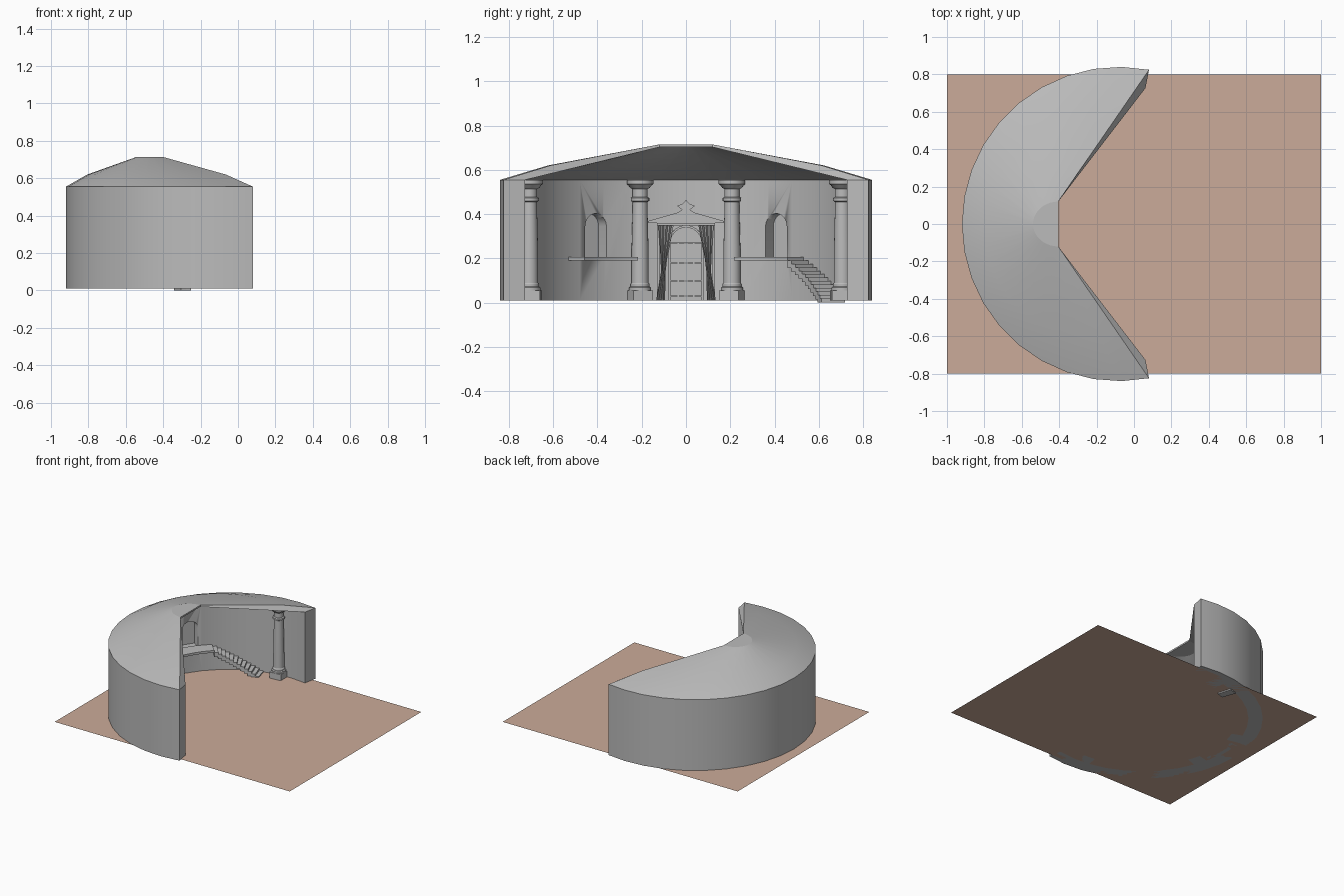
import bpy, bmesh, math
from mathutils import Vector, Matrix

if "Cube" in bpy.data.objects:
    bpy.data.objects.remove(bpy.data.objects["Cube"])

CX = -0.08               # centre of the curved wall
R_OUT, R_IN = 0.84, 0.74
A0, A1 = 79, 281         # wall sweep in degrees
Z0, ZT = 0.01, 0.555     # floor level, wall top


def material(name, rgb):
    m = bpy.data.materials.new(name)
    m.diffuse_color = (*rgb, 1)
    m.use_nodes = True
    m.node_tree.nodes["Principled BSDF"].inputs["Base Color"].default_value = m.diffuse_color
    return m


STONE = material("grey stone", (0.5, 0.5, 0.5))
CLAY = material("clay floor", (0.60, 0.41, 0.32))


def loft(name, sections, mat=STONE, smooth=30, turn=None):
    """Solid through a row of closed sections, capped at both ends."""
    bm = bmesh.new()
    rows = [[bm.verts.new(p) for p in s] for s in sections]
    n = len(rows[0])
    for a, b in zip(rows, rows[1:]):
        for i in range(n):
            j = (i + 1) % n
            bm.faces.new((a[i], a[j], b[j], b[i]))
    bm.faces.new(rows[0])
    bm.faces.new(rows[-1])
    bmesh.ops.recalc_face_normals(bm, faces=bm.faces)
    if turn is not None:    # swing round the wall centre, from the back to that angle
        c = Vector((CX, 0, 0))
        bmesh.ops.rotate(bm, cent=c, verts=bm.verts,
                         matrix=Matrix.Rotation(math.radians(turn - 180), 3, 'Z'))
    me = bpy.data.meshes.new(name)
    bm.to_mesh(me)
    bm.free()
    me.materials.append(mat)
    ob = bpy.data.objects.new(name, me)
    bpy.context.collection.objects.link(ob)
    bpy.ops.object.select_all(action='DESELECT')
    bpy.context.view_layer.objects.active = ob
    ob.select_set(True)
    if smooth:
        bpy.ops.object.shade_smooth_by_angle(angle=math.radians(smooth))
    return ob


def polar(a, r, z):
    a = math.radians(a)
    return (CX + r * math.cos(a), r * math.sin(a), z)


def sector(name, a0, a1, r0, r1, z0, z1, n):
    secs = []
    for i in range(n + 1):
        a = a0 + (a1 - a0) * i / n
        secs.append([polar(a, r0, z0), polar(a, r1, z0), polar(a, r1, z1), polar(a, r0, z1)])
    return loft(name, secs)


def plate(name, yz, x0, x1, turn=None):
    return loft(name, [[(x, y, z) for y, z in yz] for x in (x0, x1)], turn=turn)


def arch(w, z0, spring, n=12):
    return [(-w, z0), (w, z0)] + [(w * math.cos(math.pi * i / n),
                                   spring + w * math.sin(math.pi * i / n)) for i in range(n + 1)]


def bar(name, p, q, w, x0, x1):
    p, q = Vector(p), Vector(q)
    d = (q - p).normalized() * w / 2
    s = Vector((-d.y, d.x))
    return plate(name, [p + s, p - s, q - s, q + s], x0, x1)


# floor sheet
bm = bmesh.new()
bm.faces.new([bm.verts.new(p) for p in
              ((-1, -0.8, Z0), (1, -0.8, Z0), (1, 0.8, Z0), (-1, 0.8, Z0))])
me = bpy.data.meshes.new("floor")
bm.to_mesh(me)
bm.free()
me.materials.append(CLAY)
bpy.context.collection.objects.link(bpy.data.objects.new("floor", me))

# curved wall with two arched niches
wall = sector("curved_wall", A0, A1, R_IN, R_OUT, Z0, ZT, 20)
for ang in (146.4, 213.6):
    cut = plate("niche_cutter", arch(0.058, 0.2, 0.345), CX - 0.80, CX - 0.60, ang)
    cut.hide_render = True
    mod = wall.modifiers.new("niche", 'BOOLEAN')
    mod.operation, mod.solver, mod.object = 'DIFFERENCE', 'EXACT', cut
    bpy.context.view_layer.objects.active = wall
    bpy.ops.object.modifier_apply(modifier=mod.name)
    bpy.data.objects.remove(cut)

# roof shell: wall circle lofted to a small half circle
N = 20
secs, top = [], []
for i in range(N + 1):
    t = i / N
    a = A0 + (A1 - A0) * t
    b = math.pi * (0.5 + t)
    eave = Vector(polar(a, R_OUT, ZT))
    rim = Vector((-0.405 + 0.135 * math.cos(b), 0.12 * math.sin(b), 0.715))
    mid = eave.lerp(rim, 0.3)
    mid.z = 0.62
    under = rim - Vector((0, 0, 0.012))
    secs.append([eave, mid, rim, under, Vector(polar(a, R_IN, ZT))])
    top.append(rim)
loft("roof", secs, smooth=40)
loft("roof_crown", [top, [p - Vector((0, 0, 0.012)) for p in top]])

# columns: square plinth and turned shaft
PROFILE = [(0.050, 0.055), (0.050, 0.068), (0.043, 0.074), (0.043, 0.084), (0.039, 0.09),
           (0.038, 0.25), (0.033, 0.455), (0.042, 0.46), (0.042, 0.473), (0.034, 0.478),
           (0.034, 0.513), (0.045, 0.52), (0.052, 0.53), (0.060, 0.536), (0.060, ZT)]
for ang in (95.5, 163, 197, 264.5):
    x, y, _ = polar(ang, 0.71, 0)
    loft("column", [[(x + r * math.cos(math.tau * k / 20), y + r * math.sin(math.tau * k / 20), z)
                     for k in range(20)] for r, z in PROFILE])
    sector("column_plinth", ang - 4, ang + 4, 0.66, 0.76, Z0, 0.056, 1)

# balconies below the niches
for a0, a1 in ((134, 160), (200, 226)):
    sector("balcony", a0, a1, 0.636, 0.745, 0.19, 0.207, 6)

# stair following the wall down from one balcony
STEPS = 12
for i in range(STEPS):
    a = 134 - 28 * i / STEPS
    z = 0.207 - 0.0157 * (i + 1)
    sector("stair_step", a - 28 / STEPS - 0.3, a, 0.636, 0.745, max(0, z - 0.035), z, 1)

# arched door with glazing bars and fanlight
XD = -0.80
plate("door_panel", arch(0.075, Z0, 0.27), -0.83, XD)
ring = arch(0.075, Z0, 0.27)[1:] + [(-0.075, Z0)]
for p, q in zip(ring, ring[1:]):
    bar("door_frame", p, q, 0.01, XD - 0.005, XD + 0.01)
for y in (-0.035, -0.005, 0.005, 0.035):
    bar("door_upright", (y, Z0), (y, 0.27), 0.005, XD - 0.005, XD + 0.006)
for z in (0.03, 0.1, 0.18, 0.27):
    bar("door_rail", (-0.075, z), (0.075, z), 0.007, XD - 0.005, XD + 0.007)
for k in range(1, 6):
    b = math.pi * k / 6
    bar("fan_bar", (0.02 * math.cos(b), 0.27 + 0.02 * math.sin(b)),
        (0.075 * math.cos(b), 0.27 + 0.075 * math.sin(b)), 0.006, XD - 0.005, XD + 0.006)

# doorway surround and pediment with finial
for s in (-1, 1):
    bar("door_post", (s * 0.125, Z0), (s * 0.125, 0.355), 0.012, -0.83, -0.785)
half = [(0.175, 0.36), (0.175, 0.368), (0.035, 0.408), (0.018, 0.42), (0.04, 0.437),
        (0.015, 0.447), (0.0, 0.465)]
plate("pediment", half + [(-y, z) for y, z in reversed(half[:-1])], -0.83, -0.78)
bar("curtain_rail", (-0.13, 0.355), (0.13, 0.355), 0.012, -0.83, -0.765)

# tied-back curtains with folds: z, inner edge, outer edge
DRAPE = [(0.355, 0.055, 0.125), (0.28, 0.07, 0.12), (0.2, 0.085, 0.115), (0.14, 0.092, 0.113),
         (0.08, 0.093, 0.122), (Z0, 0.095, 0.135)]
for s in (-1, 1):
    secs = []
    for z, y0, y1 in DRAPE:
        front = [(-0.775 + 0.006 * (-1) ** k, s * (y0 + (y1 - y0) * k / 8), z) for k in range(9)]
        secs.append(front + [(-0.795, s * y1, z), (-0.795, s * y0, z)])
    loft("curtain", secs, smooth=80)
